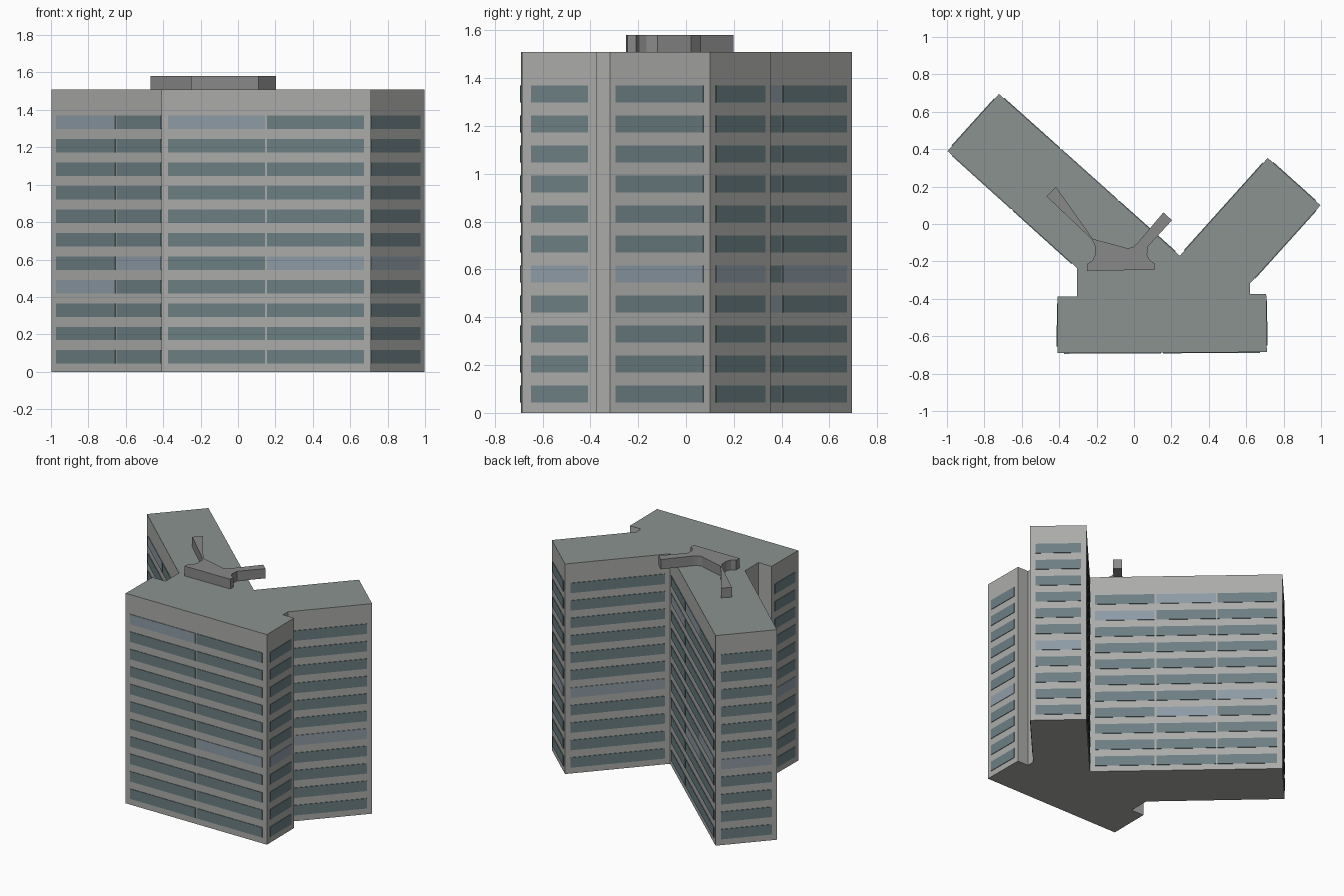
import bpy, bmesh
from mathutils import Vector

if "Cube" in bpy.data.objects:
    bpy.data.objects.remove(bpy.data.objects["Cube"])

HEIGHT, ROOF_TOP = 1.51, 1.58
FLOORS, FLOOR_STEP, SILL, PANE_H = 11, 0.1255, 0.043, 0.072
MARGIN, GAP, PROUD = 0.036, 0.012, 0.004


def material(name, rgb):
    m = bpy.data.materials.new(name)
    m.diffuse_color = (*rgb, 1)
    m.use_nodes = True
    m.node_tree.nodes["Principled BSDF"].inputs["Base Color"].default_value = m.diffuse_color
    return m


wall_mat = material("wall", (0.41, 0.41, 0.40))
roof_mat = material("roof", (0.26, 0.29, 0.28))
plant_mat = material("roof_house", (0.25, 0.25, 0.25))
glass_mat = material("glass", (0.15, 0.21, 0.225))
blind_mat = material("pale_glass", (0.27, 0.33, 0.38))


def make_object(name, bm, mats):
    bmesh.ops.recalc_face_normals(bm, faces=bm.faces)
    me = bpy.data.meshes.new(name)
    bm.to_mesh(me)
    bm.free()
    for m in mats:
        me.materials.append(m)
    ob = bpy.data.objects.new(name, me)
    bpy.context.collection.objects.link(ob)
    return ob


def prism(name, outline, z0, z1, mats):
    """Extrude a plan outline; the top face takes the last material."""
    bm = bmesh.new()
    base = bm.faces.new([bm.verts.new((x, y, z0)) for x, y in outline])
    ext = bmesh.ops.extrude_face_region(bm, geom=[base])["geom"]
    bmesh.ops.translate(bm, vec=(0, 0, z1 - z0),
                        verts=[g for g in ext if isinstance(g, bmesh.types.BMVert)])
    for g in ext:
        if isinstance(g, bmesh.types.BMFace):
            g.material_index = len(mats) - 1
    return make_object(name, bm, mats)


def window_wall(name, a, b, columns, pale):
    """Rows of window strips along the wall a-b (outside is on the right of a->b)."""
    a, b = Vector((*a, 0)), Vector((*b, 0))
    along = (b - a).normalized()
    out = Vector((along.y, -along.x, 0))
    width = ((b - a).length - 2 * MARGIN - (columns - 1) * GAP) / columns
    bm = bmesh.new()
    for c in range(columns):
        s = MARGIN + c * (width + GAP)
        for f in range(FLOORS):
            z = SILL + f * FLOOR_STEP
            corners = [(s, z), (s + width, z), (s + width, z + PANE_H), (s, z + PANE_H)]
            rings = [[bm.verts.new(a + along * u + out * d + Vector((0, 0, v)))
                      for u, v in corners] for d in (-PROUD, PROUD)]
            faces = [bm.faces.new(r) for r in rings]
            for i in range(4):
                j = (i + 1) % 4
                faces.append(bm.faces.new((rings[0][i], rings[0][j], rings[1][j], rings[1][i])))
            for face in faces:
                face.material_index = int((c, f) in pale)
    return make_object(name, bm, [glass_mat, blind_mat])


# Main block: wide front bar with two splayed rear wings
plan = [(-0.41, -0.69), (0.71, -0.685), (0.707, -0.373), (0.62, -0.373), (0.62, -0.318),
        (0.997, 0.10), (0.715, 0.353), (0.245, -0.17), (-0.722, 0.695), (-0.997, 0.39),
        (-0.305, -0.235), (-0.305, -0.388), (-0.408, -0.388)]
prism("tower_block", plan, 0, HEIGHT, [wall_mat, roof_mat])

# Window strips: name -> (plan edge, columns, pale panes as (column, floor))
facades = {
    "front_windows": (0, 2, {(0, 10), (1, 4)}),
    "front_bar_right_windows": (1, 1, {(0, 4)}),
    "right_wing_outer_windows": (4, 1, {(0, 4)}),
    "right_wing_end_windows": (5, 1, {(0, 4)}),
    "right_wing_inner_windows": (6, 1, {(0, 4)}),
    "left_wing_inner_windows": (7, 3, {(1, 10), (0, 9), (2, 4), (1, 3)}),
    "left_wing_end_windows": (8, 1, {(0, 4)}),
    "left_wing_outer_windows": (9, 2, {(0, 10), (1, 4), (0, 3)}),
    "front_bar_left_windows": (12, 1, {(0, 4)}),
}
for name, (edge, columns, pale) in facades.items():
    window_wall(name, plan[edge], plan[(edge + 1) % len(plan)], columns, pale)

# Rooftop plant house with curved necks and two arms
house = [(-0.25, -0.25), (0.11, -0.245), (0.11, -0.21), (0.085, -0.195), (0.07, -0.165),
         (0.075, -0.12), (0.203, 0.02), (0.157, 0.062), (0.016, -0.105), (-0.005, -0.123),
         (-0.035, -0.13), (-0.075, -0.118), (-0.22, -0.08), (-0.417, 0.198),
         (-0.468, 0.148), (-0.228, -0.08), (-0.21, -0.11), (-0.208, -0.165),
         (-0.222, -0.195), (-0.25, -0.213)]
prism("roof_house", house, HEIGHT, ROOF_TOP, [plant_mat])
